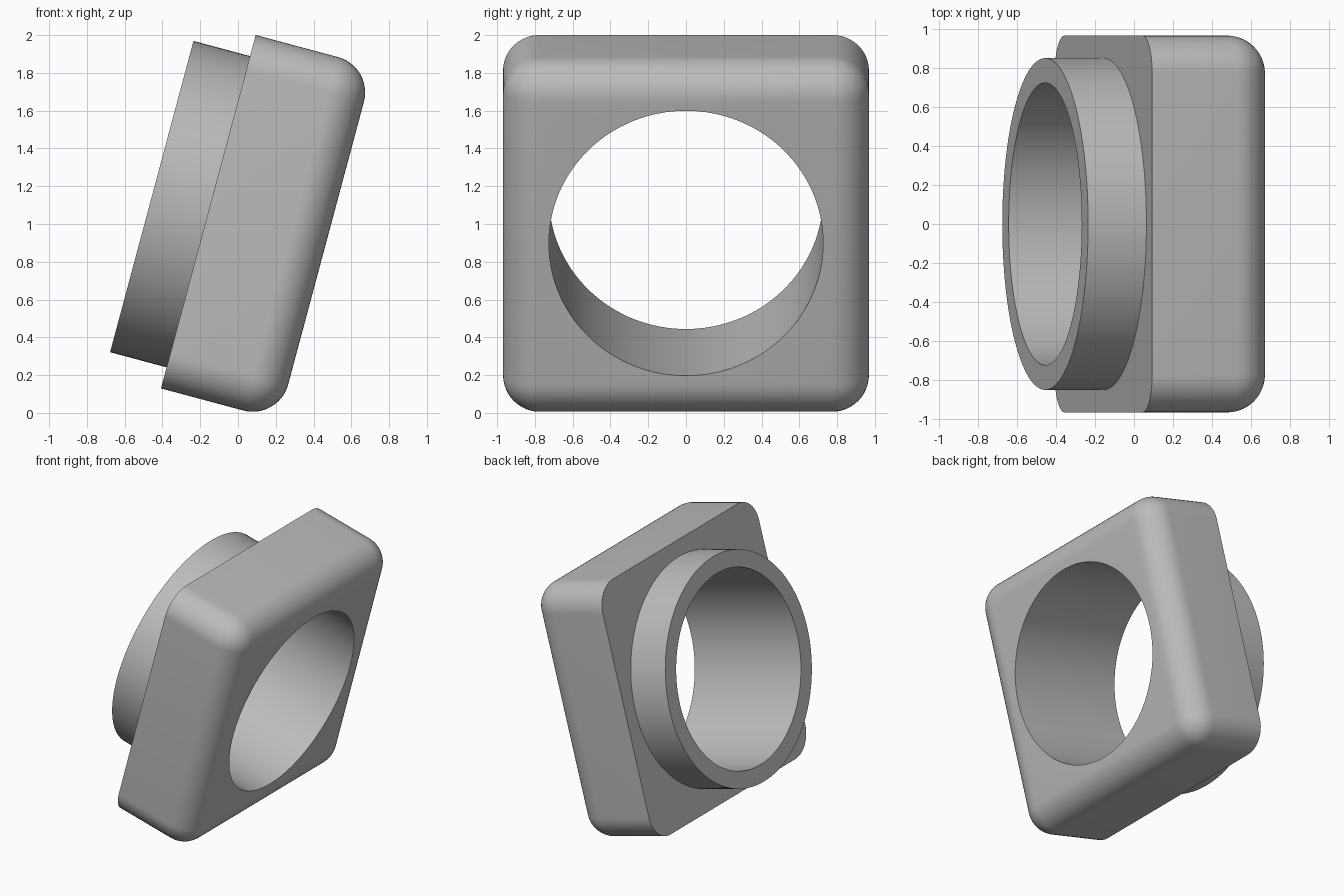
import bpy
import math

cube = bpy.data.objects.get("Cube")
if cube:
    bpy.data.objects.remove(cube, do_unlink=True)

SIDE, DEPTH, ROUND = 1.937, 0.645, 0.194
COLLAR_RADIUS, COLLAR_DEPTH, BORE_RADIUS = 0.853, 0.31, 0.726
TILT = math.radians(15)

grey = bpy.data.materials.new("mid_grey")
grey.use_nodes = True
colour = (0.5, 0.5, 0.5, 1)
grey.diffuse_color = colour
grey.node_tree.nodes["Principled BSDF"].inputs["Base Color"].default_value = colour


def cylinder(name, radius, x0, x1):
    """Cylinder lying along x from x0 to x1."""
    bpy.ops.mesh.primitive_cylinder_add(
        vertices=128, radius=radius, depth=x1 - x0,
        location=((x0 + x1) / 2, 0, 0), rotation=(0, math.pi / 2, 0))
    obj = bpy.context.object
    obj.name = name
    obj.data.materials.append(grey)
    return obj


def apply_modifier(obj, mod):
    bpy.ops.object.select_all(action="DESELECT")
    obj.select_set(True)
    bpy.context.view_layer.objects.active = obj
    bpy.ops.object.modifier_apply(modifier=mod.name)


def combine(obj, tool, operation):
    mod = obj.modifiers.new(operation.title(), "BOOLEAN")
    mod.operation, mod.object, mod.solver = operation, tool, "EXACT"
    apply_modifier(obj, mod)
    bpy.data.objects.remove(tool, do_unlink=True)


# Square block, its back face on x = 0
bpy.ops.mesh.primitive_cube_add(size=1, location=(DEPTH / 2, 0, 0))
body = bpy.context.object
body.name = "square_body_with_collar"
body.scale = (DEPTH, SIDE, SIDE)
bpy.ops.object.transform_apply(location=True, rotation=False, scale=True)
body.data.materials.append(grey)

# Round every edge except those of the flat back face
weights = body.data.attributes.new("bevel_weight_edge", "FLOAT", "EDGE")
for edge in body.data.edges:
    on_back = all(body.data.vertices[v].co.x < 0.01 for v in edge.vertices)
    weights.data[edge.index].value = 0.0 if on_back else 1.0
bevel = body.modifiers.new("Rounding", "BEVEL")
bevel.limit_method = "WEIGHT"
bevel.width, bevel.segments = ROUND, 12
apply_modifier(body, bevel)

# Round collar on the back, then the bore through both
combine(body, cylinder("collar", COLLAR_RADIUS, -COLLAR_DEPTH, DEPTH / 2), "UNION")
combine(body, cylinder("bore_cutter", BORE_RADIUS, -1, 1), "DIFFERENCE")

# Smooth curves, sharp rims, tilted placement
body.select_set(True)
bpy.context.view_layer.objects.active = body
bpy.ops.object.shade_smooth_by_angle(angle=math.radians(30))
body.rotation_euler = (0, TILT, 0)
body.location = (-0.157, 0, 1.065)
